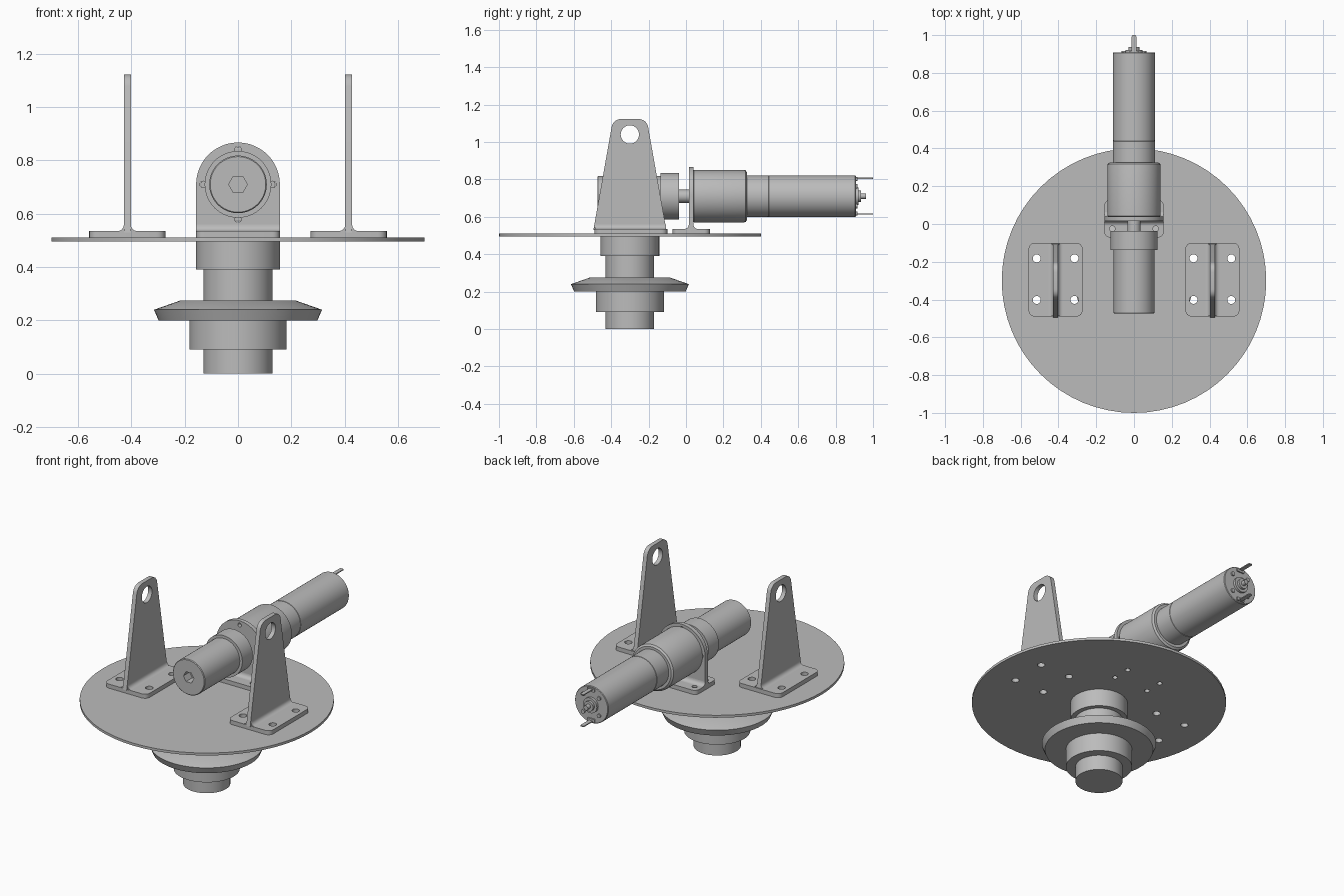
import bpy, bmesh, math
from mathutils import Vector, Matrix

cube = bpy.data.objects.get("Cube")
if cube:
    bpy.data.objects.remove(cube, do_unlink=True)

grey = bpy.data.materials.new("machined grey")
grey.use_nodes = True
COLOUR = (0.5, 0.5, 0.5, 1)
grey.diffuse_color = COLOUR
grey.node_tree.nodes["Principled BSDF"].inputs["Base Color"].default_value = COLOUR

AXIS_Z = 0.71      # motor axis height
DISC_Y = -0.3      # turntable centre
DISC_TOP = 0.51
# frames that map local z to the world y or x axis
ALONG_Y = Matrix(((1, 0, 0), (0, 0, 1), (0, 1, 0))).to_4x4()
ALONG_X = Matrix(((0, 0, 1), (1, 0, 0), (0, 1, 0))).to_4x4()
UP = Matrix.Identity(4)


def finish(name, bm, frame=UP, at=(0, 0, 0)):
    bm.transform(Matrix.Translation(at) @ frame)
    bmesh.ops.recalc_face_normals(bm, faces=bm.faces)
    mesh = bpy.data.meshes.new(name)
    bm.to_mesh(mesh)
    bm.free()
    mesh.materials.append(grey)
    ob = bpy.data.objects.new(name, mesh)
    bpy.context.collection.objects.link(ob)
    return ob


def lathe(name, profile, frame=UP, at=(0, 0, 0), sides=64):
    """Solid of revolution from (radius, height) pairs, capped at both ends."""
    bm = bmesh.new()
    rings = []
    for r, h in profile:
        rings.append([bm.verts.new((r * math.cos(a), r * math.sin(a), h))
                      for a in (math.tau * i / sides for i in range(sides))])
    for low, high in zip(rings, rings[1:]):
        for i in range(sides):
            j = (i + 1) % sides
            bm.faces.new((low[i], low[j], high[j], high[i]))
    bm.faces.new(rings[0])
    bm.faces.new(rings[-1])
    return finish(name, bm, frame, at)


def prism(name, outline, h0, h1, frame=UP, at=(0, 0, 0)):
    bm = bmesh.new()
    face = bm.faces.new([bm.verts.new((x, y, h0)) for x, y in outline])
    new = bmesh.ops.extrude_face_region(bm, geom=[face])["geom"]
    bmesh.ops.translate(bm, vec=(0, 0, h1 - h0),
                        verts=[v for v in new if isinstance(v, bmesh.types.BMVert)])
    return finish(name, bm, frame, at)


def rounded(corners, steps=6):
    """Outline from (x, y, radius) corners, each rounded by a curve."""
    out = []
    for i, (x, y, r) in enumerate(corners):
        p = Vector((x, y))
        if r == 0:
            out.append(p)
            continue
        a = p + (Vector(corners[i - 1][:2]) - p).normalized() * r
        b = p + (Vector(corners[(i + 1) % len(corners)][:2]) - p).normalized() * r
        for k in range(steps + 1):
            t = k / steps
            w = 0.83 * 2 * t * (1 - t)
            out.append((a * (1 - t) ** 2 + p * w + b * t * t) / ((1 - t) ** 2 + w + t * t))
    return out


def rect(hx, hy, r):
    return rounded([(-hx, -hy, r), (hx, -hy, r), (hx, hy, r), (-hx, hy, r)])


def cut(target, cutters):
    bpy.context.view_layer.objects.active = target
    for c in cutters:
        c.hide_render = True
        mod = target.modifiers.new("hole", "BOOLEAN")
        mod.operation, mod.solver, mod.object = "DIFFERENCE", "EXACT", c
        bpy.ops.object.modifier_apply(modifier=mod.name)
        bpy.data.objects.remove(c, do_unlink=True)


def drill(x, y, z, r, depth, frame=UP, sides=24):
    return lathe("drill", [(r, -depth), (r, depth)], frame, (x, y, z), sides)


def fillet(name, side, thick, length, frame, at):
    """Concave corner strip between an upright plate and its foot."""
    r = 0.024
    pts = [(side * thick, -0.002)]
    for k in range(7):
        a = math.pi / 2 * k / 6
        pts.append((side * (thick + r - r * math.sin(a)), r - r * math.cos(a)))
    return prism(name, pts, -length, length, frame, at)


# Turntable disc and the stepped spindle under it
disc = lathe("turntable_disc", [(0.7, 0.495), (0.7, DISC_TOP)], at=(0, DISC_Y, 0))
lathe("spindle", [(0.13, 0), (0.13, 0.09), (0.182, 0.09), (0.182, 0.2),
                  (0.298, 0.2), (0.315, 0.24), (0.215, 0.275), (0.13, 0.275),
                  (0.13, 0.39), (0.157, 0.39), (0.157, 0.496)], at=(0, DISC_Y, 0))

# Pair of lifting brackets
disc_holes = []
FOOT_Z = 0.535
for side, label in ((1, "left"), (-1, "right")):
    x = side * 0.415
    foot = prism(label + "_bracket_foot", rect(0.143, 0.195, 0.035),
                 DISC_TOP, FOOT_Z, at=(x, -0.295, 0))
    spots = [(x + dx, -0.292 + dy) for dx in (-0.1, 0.1) for dy in (-0.11, 0.11)]
    cut(foot, [drill(px, py, 0.52, 0.021, 0.04) for px, py in spots])
    disc_holes += [(px, py, 0.021) for px, py in spots]
    plate = prism(label + "_bracket_plate", rounded(
        [(-0.195, 0.53, 0), (0.195, 0.53, 0), (0.09, 1.123, 0.045), (-0.09, 1.123, 0.045)]),
        -0.013, 0.013, ALONG_X, (x, DISC_Y, 0))
    cut(plate, [drill(x, DISC_Y, 1.04, 0.049, 0.05, ALONG_X, 40)])
    for s in (-1, 1):
        fillet(label + "_bracket_fillet", s, 0.013, 0.19, ALONG_Y, (x, -0.297, FOOT_Z))

# Motor bracket: foot, round-topped upright and fillets
foot = prism("motor_bracket_foot", rect(0.157, 0.099, 0.03), DISC_TOP, FOOT_Z, at=(0, 0.028, 0))
spots = [(sx * 0.115, y) for sx in (-1, 1) for y in (-0.025, 0.082)]
cut(foot, [drill(px, py, 0.52, 0.015, 0.04) for px, py in spots])
disc_holes += [(px, py, 0.015) for px, py in spots]
cut(disc, [drill(px, py, 0.5, r, 0.04) for px, py, r in disc_holes])
arch = [(-0.157, 0.53), (0.157, 0.53)]
arch += [(0.157 * math.cos(math.pi * k / 32), AXIS_Z + 0.157 * math.sin(math.pi * k / 32))
         for k in range(33)]
upright = prism("motor_bracket_upright", arch, 0.015, 0.04, ALONG_Y)
cut(upright, [drill(0.131 * math.cos(a), 0.02, AXIS_Z + 0.131 * math.sin(a), 0.012, 0.04, ALONG_Y, 16)
              for a in (math.pi / 2 * k for k in range(4))])
for s in (-1, 1):
    fillet("motor_bracket_fillet", s, 0.0125, 0.157, ALONG_X @ Matrix.Identity(4), (0, 0.0275, FOOT_Z))

# Drive roller with collar and socket, then shaft, gearbox and motor
AXIS = (0, 0, AXIS_Z)
roller = lathe("drive_roller", [(0.104, -0.474), (0.108, -0.47), (0.108, -0.137), (0.125, -0.137),
                                (0.125, -0.037)], ALONG_Y, AXIS)
cut(roller, [drill(0, -0.474, AXIS_Z, 0.035, 0.06, ALONG_Y, 6)])
lathe("drive_shaft", [(0.035, -0.05), (0.035, 0.03)], ALONG_Y, AXIS, 32)
lathe("gearbox", [(0.135, 0.039), (0.14, 0.042), (0.14, 0.31), (0.139, 0.314), (0.139, 0.318),
                  (0.128, 0.326)], ALONG_Y, AXIS)
lathe("motor_body", [(0.112, 0.32), (0.112, 0.438), (0.110, 0.439), (0.110, 0.442), (0.112, 0.443),
                     (0.112, 0.904), (0.109, 0.908)], ALONG_Y, AXIS)

# Rear end of the motor: bearing hub, shaft stub, screws and terminals
lathe("rear_bearing_hub", [(0.046, 0.9), (0.046, 0.922), (0.03, 0.922), (0.03, 0.936),
                           (0.014, 0.936), (0.014, 0.962)], ALONG_Y, AXIS, 32)
for k in range(4):
    a = math.pi / 4 + math.pi / 2 * k
    lathe("rear_screw", [(0.012, 0.9), (0.012, 0.916)], ALONG_Y,
          (0.075 * math.cos(a), 0, AXIS_Z + 0.075 * math.sin(a)), 16)
for s in (-1, 1):
    z = AXIS_Z + s * 0.096
    prism("terminal_base", rect(0.025, 0.01, 0.004), 0.9, 0.916, ALONG_Y, (0, 0, z - s * 0.004))
    prism("terminal_tab", rounded([(-0.012, 0.9, 0), (0.012, 0.9, 0), (0.012, 1.0, 0.008),
                                   (-0.012, 1.0, 0.008)]), -0.003, 0.003, at=(0, 0, z))

# Smooth the curved walls, keep the machined edges crisp
for ob in bpy.context.view_layer.objects:
    ob.select_set(ob.type == "MESH" and grey.name in ob.data.materials)
bpy.context.view_layer.objects.active = disc
bpy.ops.object.shade_smooth_by_angle(angle=math.radians(25))
